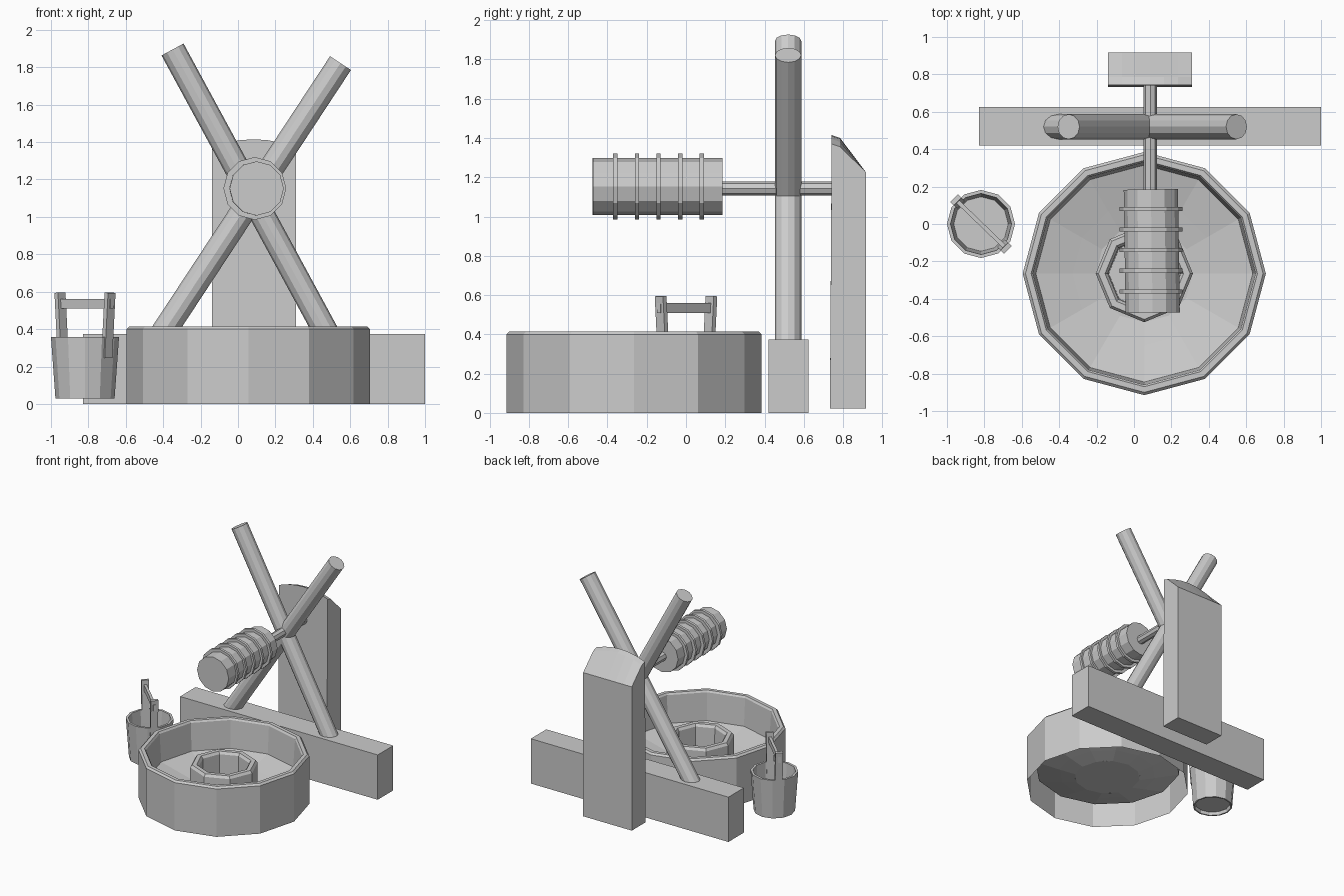
import bpy, bmesh, math
from mathutils import Vector, Matrix

if "Cube" in bpy.data.objects:
    bpy.data.objects.remove(bpy.data.objects["Cube"])

GREY = (0.6, 0.6, 0.6, 1)
stone = bpy.data.materials.new("plain grey")
stone.use_nodes = True
stone.diffuse_color = GREY
stone.node_tree.nodes["Principled BSDF"].inputs["Base Color"].default_value = GREY


def finish(name, bm, matrix=Matrix()):
    bmesh.ops.remove_doubles(bm, verts=bm.verts, dist=1e-5)
    bmesh.ops.recalc_face_normals(bm, faces=bm.faces)
    bm.transform(matrix)
    mesh = bpy.data.meshes.new(name)
    bm.to_mesh(mesh)
    bm.free()
    mesh.materials.append(stone)
    obj = bpy.data.objects.new(name, mesh)
    bpy.context.collection.objects.link(obj)
    return obj


def lathe(name, profile, sides, matrix, turn=0.0):
    """Revolve (radius, height) points around z."""
    bm = bmesh.new()
    rings = []
    for r, z in profile:
        rings.append([bm.verts.new((r * math.cos(a), r * math.sin(a), z))
                      for a in (turn + math.tau * i / sides for i in range(sides))]
                     if r > 0 else [bm.verts.new((0, 0, z))] * sides)
    for low, high in zip(rings, rings[1:]):
        for i in range(sides):
            j = (i + 1) % sides
            corners = list(dict.fromkeys((low[i], low[j], high[j], high[i])))
            bm.faces.new(corners)
    return finish(name, bm, matrix)


def rod(name, start, end, radius, sides=12):
    start, end = Vector(start), Vector(end)
    axis = end - start
    matrix = Matrix.Translation(start) @ axis.to_track_quat("Z", "Y").to_matrix().to_4x4()
    length = axis.length
    return lathe(name, [(0, 0), (radius, 0), (radius, length), (0, length)], sides, matrix)


def box(name, size, matrix):
    bm = bmesh.new()
    bmesh.ops.create_cube(bm, size=1)
    bmesh.ops.scale(bm, vec=size, verts=bm.verts)
    return finish(name, bm, matrix)


# Round basin: open underneath, with a shallow bowl floor
basin_place = Matrix.Translation((0.055, -0.265, 0))
lathe("basin", [(0.65, 0), (0.65, 0.4), (0.635, 0.415), (0.605, 0.415), (0.595, 0.4),
                (0.58, 0.17), (0.385, 0.12), (0.26, 0.09), (0, 0.09)], 12, basin_place)

# Eight-sided inner well
lathe("inner_well", [(0.26, 0.09), (0.26, 0.3), (0.245, 0.32), (0.21, 0.32), (0.195, 0.3),
                     (0.19, 0.1), (0, 0.1)], 8, basin_place)

# Base beam and crossed poles
box("base_beam", (1.83, 0.205, 0.375), Matrix.Translation((0.085, 0.522, 0.1875)))
rod("left_leaning_pole", (0.505, 0.52, 0.32), (-0.35, 0.52, 1.895), 0.067)
rod("right_leaning_pole", (-0.44, 0.52, 0.32), (0.548, 0.52, 1.822), 0.067)

# Axle and ribbed drum
rod("axle", (0.087, 0.75, 1.142), (0.087, 0.15, 1.142), 0.036, 8)
rod("drum", (0.09, 0.185, 1.152), (0.1, -0.475, 1.152), 0.145)
for i in range(5):
    y = 0.08 - 0.11 * i
    rod(f"drum_band_{i + 1}", (0.09, y + 0.011, 1.152), (0.09, y - 0.011, 1.152), 0.168)

# Upright slab: arched front top, sloping down to the back
bm = bmesh.new()
sections = []
for i in range(7):
    t = i / 3 - 1
    x = 0.085 + 0.225 * t
    arch = 1.415 - 0.045 * t * t
    outline = [(0.733, 0.022), (0.742, arch), (0.785, arch - 0.015),
               (0.917, 1.225), (0.917, 0.022)]
    sections.append([bm.verts.new((x, y, z)) for y, z in outline])
for a, b in zip(sections, sections[1:]):
    for k in range(5):
        n = (k + 1) % 5
        bm.faces.new((a[k], a[n], b[n], b[k]))
bm.faces.new(sections[0])
bm.faces.new(sections[-1])
finish("upright_slab", bm)

# Bucket with a recessed base
bucket_place = Matrix.Translation((-0.818, 0, 0))
lathe("bucket", [(0, 0.055), (0.14, 0.055), (0.146, 0.028), (0.158, 0.028), (0.182, 0.357),
                 (0.163, 0.357), (0.146, 0.08), (0, 0.08)], 12, bucket_place)

# Bucket ears and handle, set across the diagonal
handle_place = bucket_place @ Matrix.Rotation(math.radians(-44), 4, "Z")
for side, label in ((-1, "right"), (1, "left")):
    lean = Matrix.Rotation(side * math.radians(4), 4, "Y")
    box(f"{label}_bucket_ear", (0.026, 0.058, 0.35),
        handle_place @ Matrix.Translation((side * 0.174, 0, 0.42)) @ lean)
box("bucket_handle", (0.4, 0.022, 0.05), handle_place @ Matrix.Translation((0, 0, 0.535)))
